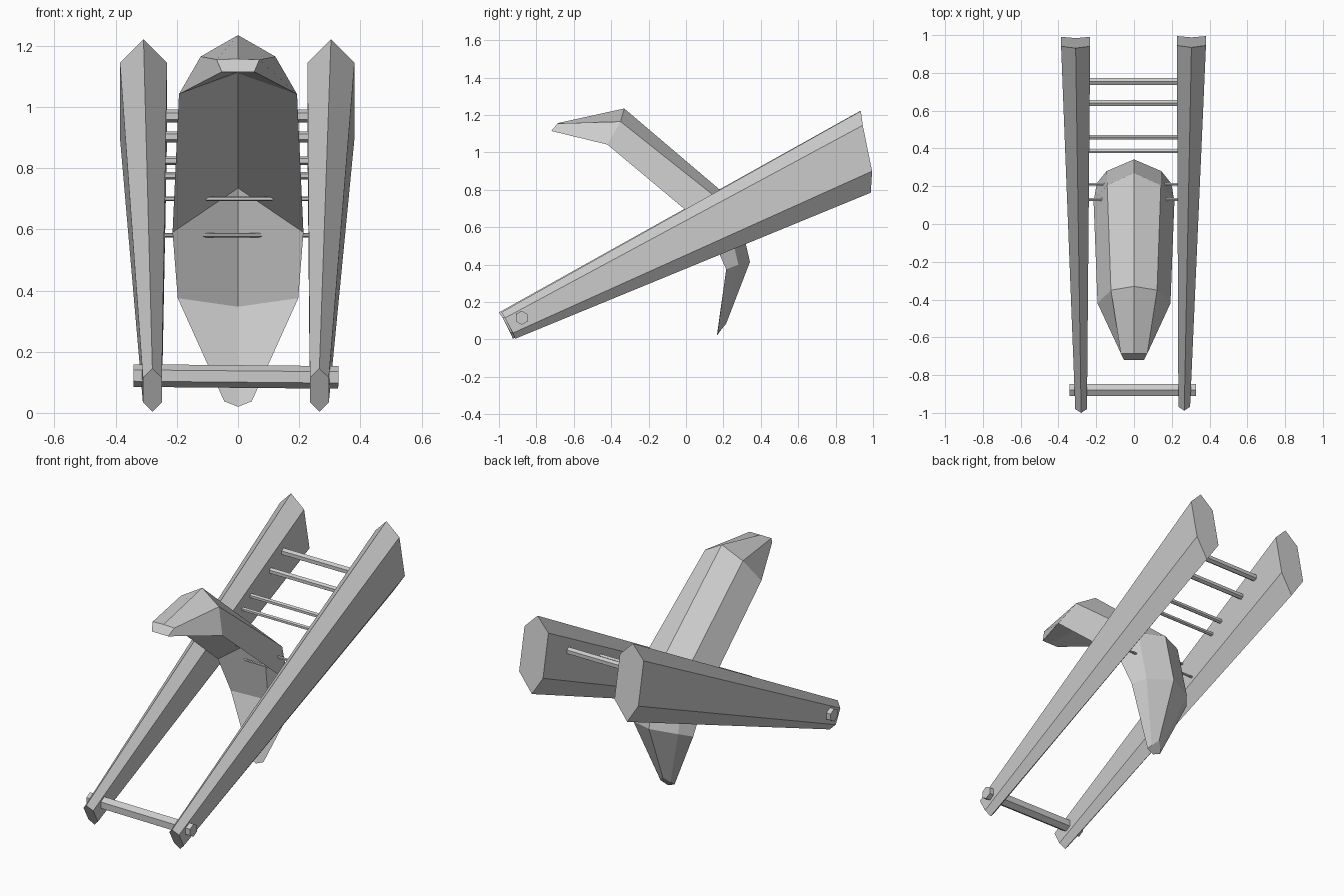
import bpy
import bmesh
from mathutils import Vector

if "Cube" in bpy.data.objects:
    bpy.data.objects.remove(bpy.data.objects["Cube"])


def loft(name, rings):
    """Join equal-sized rings of points into a closed flat-shaded solid."""
    bm = bmesh.new()
    loops = [[bm.verts.new(p) for p in ring] for ring in rings]
    n = len(loops[0])
    for a, b in zip(loops, loops[1:]):
        for i in range(n):
            j = (i + 1) % n
            bm.faces.new((a[i], a[j], b[j], b[i]))
    bm.faces.new(loops[0])
    bm.faces.new(loops[-1])
    bmesh.ops.recalc_face_normals(bm, faces=bm.faces)
    mesh = bpy.data.meshes.new(name)
    bm.to_mesh(mesh)
    bm.free()
    obj = bpy.data.objects.new(name, mesh)
    bpy.context.collection.objects.link(obj)
    return obj


def bar(name, start, end, radius):
    """Six-sided bar between two points."""
    start, end = Vector(start), Vector(end)
    axis = end - start
    bpy.ops.mesh.primitive_cylinder_add(vertices=6, radius=radius, depth=axis.length,
                                        location=(start + end) / 2)
    obj = bpy.context.object
    obj.name = name
    obj.rotation_mode = 'QUATERNION'
    obj.rotation_quaternion = axis.to_track_quat('Z', 'Y')
    return obj


def hex_ring(mid, half, top, up, low, bottom, dy=0.0):
    """Upright hexagon: top point, two sides, bottom point, given as (y, z)."""
    pts = [(mid, top), (mid + half, up), (mid + half, low),
           (mid, bottom), (mid - half, low), (mid - half, up)]
    return [(x, y + dy, z) for x, (y, z) in pts]


# Tapered side rails, narrow at the low front, tall at the high back
FRONT = ((-1.0, 0.145), (-0.98, 0.115), (-0.937, 0.035), (-0.925, 0.004))
BACK = ((0.935, 1.222), (0.945, 1.145), (0.995, 0.90), (0.988, 0.785))
for name, front_x, back_x, front_dy, back_dy in (
        ("right_rail", 0.266, 0.304, 0.012, 0.0),
        ("left_rail", -0.28, -0.309, 0.0, -0.004)):
    loft(name, [hex_ring(front_x, 0.031, *FRONT, dy=front_dy),
                hex_ring(back_x, 0.077, *BACK, dy=back_dy)])

# Front axle through both rails
bar("front_axle", (-0.342, -0.878, 0.122), (0.328, -0.878, 0.116), 0.037)

# Rungs between the rails, thinner toward the front: (y, z, radius)
for i, (y, z, r) in enumerate(((0.755, 0.97, 0.021), (0.64, 0.902, 0.018),
                               (0.46, 0.824, 0.014), (0.385, 0.775, 0.012),
                               (0.13, 0.70, 0.008), (0.21, 0.581, 0.007))):
    bar(f"rung_{i + 1}", (-0.26, y, z), (0.26, y, z), r)


def blade_ring(outer, shoulder, edge, inner):
    """Blade section: outer and inner centre as (y, z), side points as (x, y, z)."""
    (sx, *s), (ex, *e) = shoulder, edge
    return [(0, *outer), (sx, *s), (ex, *e), (0, *inner), (-ex, *e), (-sx, *s)]


# Bent blade with a hollow inner face, from upper tip to lower tip
loft("bent_blade", [
    blade_ring((-0.685, 1.157), (0.07, -0.687, 1.155), (0.053, -0.72, 1.115), (-0.72, 1.115)),
    blade_ring((-0.33, 1.235), (0.122, -0.35, 1.165), (0.193, -0.42, 1.042), (-0.375, 1.11)),
    blade_ring((0.27, 0.725), (0.142, 0.205, 0.725), (0.214, 0.12, 0.59), (0.235, 0.735)),
    blade_ring((0.342, 0.415), (0.145, 0.28, 0.40), (0.197, 0.215, 0.375), (0.278, 0.347)),
    blade_ring((0.215, 0.085), (0.032, 0.19, 0.055), (0.045, 0.17, 0.038), (0.165, 0.02)),
])
